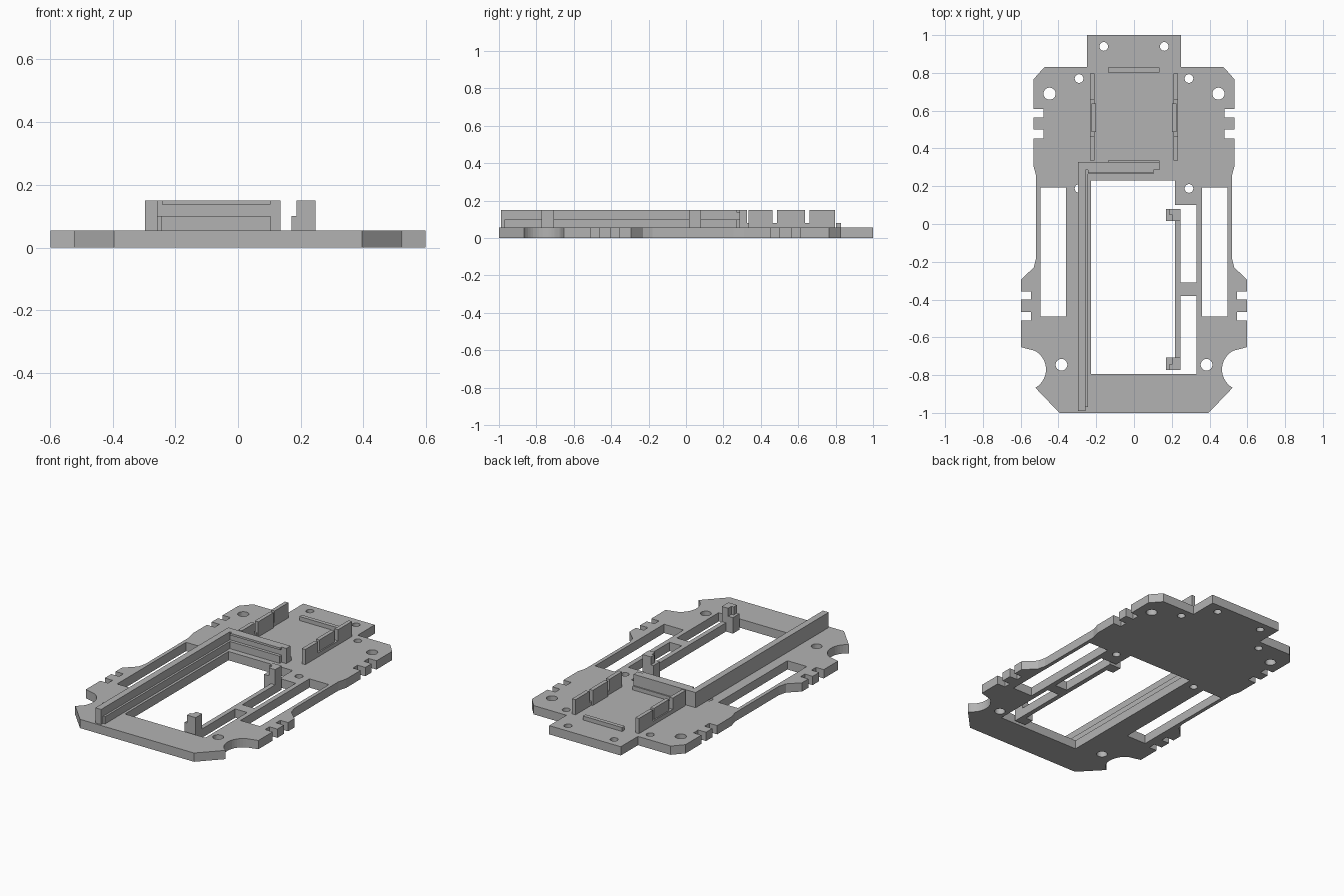
import bpy, math

if "Cube" in bpy.data.objects:
    bpy.data.objects.remove(bpy.data.objects["Cube"], do_unlink=True)

grey = bpy.data.materials.new("plain grey")
grey.use_nodes = True
grey.diffuse_color = (0.45, 0.45, 0.45, 1)
grey.node_tree.nodes["Principled BSDF"].inputs["Base Color"].default_value = grey.diffuse_color

T = 0.055    # plate thickness
TOP = 0.15   # height of the raised walls


def box(name, x, y, z):
    """Block given by its (low, high) range on each axis."""
    bpy.ops.mesh.primitive_cube_add(size=1, location=[sum(r) / 2 for r in (x, y, z)])
    ob = bpy.context.object
    ob.name = name
    ob.scale = [r[1] - r[0] for r in (x, y, z)]
    bpy.ops.object.transform_apply(location=False, rotation=False, scale=True)
    ob.data.materials.append(grey)
    return ob


def mirror(points):
    return [(-x, y) for x, y in reversed(points)]


def arc(cx, cy, r, start, end, n):
    angles = [math.radians(start + (end - start) * i / n) for i in range(n + 1)]
    return [(cx + r * math.cos(a), cy + r * math.sin(a)) for a in angles]


def rect(x0, x1, y0, y1):
    return [(x0, y0), (x1, y0), (x1, y1), (x0, y1)]


def notches(edge, depth, *spans):
    """Pairs of square cuts running down a vertical edge."""
    return [p for a, b in spans
            for p in ((edge, a), (edge - depth, a), (edge - depth, b), (edge, b))]


# Plate outline, one half, mirrored to the other
half = [(0.248, 1), (0.248, 0.83), (0.475, 0.83), (0.533, 0.765)]
half += notches(0.533, 0.054, (0.61, 0.563), (0.5, 0.453))
half += [(0.533, 0.31), (0.518, 0.255), (0.518, -0.18), (0.531, -0.23), (0.598, -0.295)]
half += notches(0.598, 0.054, (-0.358, -0.4), (-0.465, -0.51))
half += [(0.598, -0.652)]
half += arc(0.578, -0.77, 0.112, 118, 240, 14)
half += [(0.395, -1)]

# Openings: centre bay, side slots and screw holes
loops = [half + mirror(half)]
loops.append([(-0.227, -0.795), (0.33, -0.795), (0.33, 0.1), (0.218, 0.1),
              (0.218, 0.23), (-0.227, 0.23)])
slot = rect(0.36, 0.495, -0.49, 0.193)
loops += [slot, mirror(slot)]
for x, y, r in [(0.16, 0.94, 0.023), (0.291, 0.77, 0.023), (0.447, 0.69, 0.032),
                (0.291, 0.188, 0.023), (0.384, -0.745, 0.031)]:
    hole = arc(x, y, r, 0, 345, 23)
    loops += [hole, mirror(hole)]

# Filled flat curve gives the plate with its openings
curve = bpy.data.curves.new("plate_outline", "CURVE")
curve.dimensions = "2D"
curve.fill_mode = "BOTH"
curve.extrude = T / 2
for loop in loops:
    s = curve.splines.new("POLY")
    s.points.add(len(loop) - 1)
    for p, (x, y) in zip(s.points, loop):
        p.co = (x, y, 0, 1)
    s.use_cyclic_u = True
helper = bpy.data.objects.new("plate_outline", curve)
bpy.context.collection.objects.link(helper)
mesh = bpy.data.meshes.new_from_object(
    helper.evaluated_get(bpy.context.evaluated_depsgraph_get()))
bpy.data.objects.remove(helper)
plate = bpy.data.objects.new("base_plate", mesh)
bpy.context.collection.objects.link(plate)
plate.location.z = T / 2
mesh.materials.clear()
mesh.materials.append(grey)
for f in mesh.polygons:
    f.material_index = 0
    f.use_smooth = False

# Slim bar in the bay with its bridge to the plate
box("bay_bar", (0.218, 0.247), (-0.77, 0.08), (0, T))
box("bay_bridge", (0.247, 0.33), (-0.38, -0.31), (0, T))

# Corner posts with a low inner shelf
for name, y, outer in [("rear", (0.015, 0.08), (0.047, 0.08)),
                       ("front", (-0.772, -0.707), (-0.772, -0.74))]:
    box(name + "_post_shelf", (0.17, 0.247), y, (0, 0.1))
    box(name + "_post", (0.203, 0.247), y, (0.1, TOP))
    box(name + "_post_return", (0.187, 0.203), sorted(outer), (0.1, TOP))

# Long side rail with ledge
box("side_rail", (-0.296, -0.256), (-0.99, 0.327), (T, TOP))
box("side_rail_ledge", (-0.256, -0.243), (-0.97, 0.285), (T, 0.1))

# Cross wall with grooved front and low step behind
box("cross_wall", (-0.256, 0.135), (0.285, 0.327), (T, TOP))
box("cross_wall_ledge", (-0.243, 0.103), (0.266, 0.285), (T, 0.1))
box("cross_wall_lip", (-0.243, 0.103), (0.27, 0.285), (0.137, TOP))
for name, y in [("cross_wall_step", (0.327, 0.335)), ("rear_stop", (0.803, 0.828))]:
    box(name, (-0.137, 0.135), y, (T, 0.08))

# Slotted clip walls, middle section set inward
for name, side in [("left", 1), ("right", -1)]:
    def wall(part, x0, x1, y, z):
        box(name + part, sorted((side * x0, side * x1)), y, z)
    wall("_clip_base", 0.208, 0.232, (0.335, 0.797), (T, 0.08))
    wall("_clip_front", 0.208, 0.232, (0.335, 0.462), (0.08, TOP))
    wall("_clip_middle", 0.2, 0.224, (0.486, 0.637), (T, TOP))
    wall("_clip_rear", 0.208, 0.232, (0.66, 0.797), (0.08, TOP))
